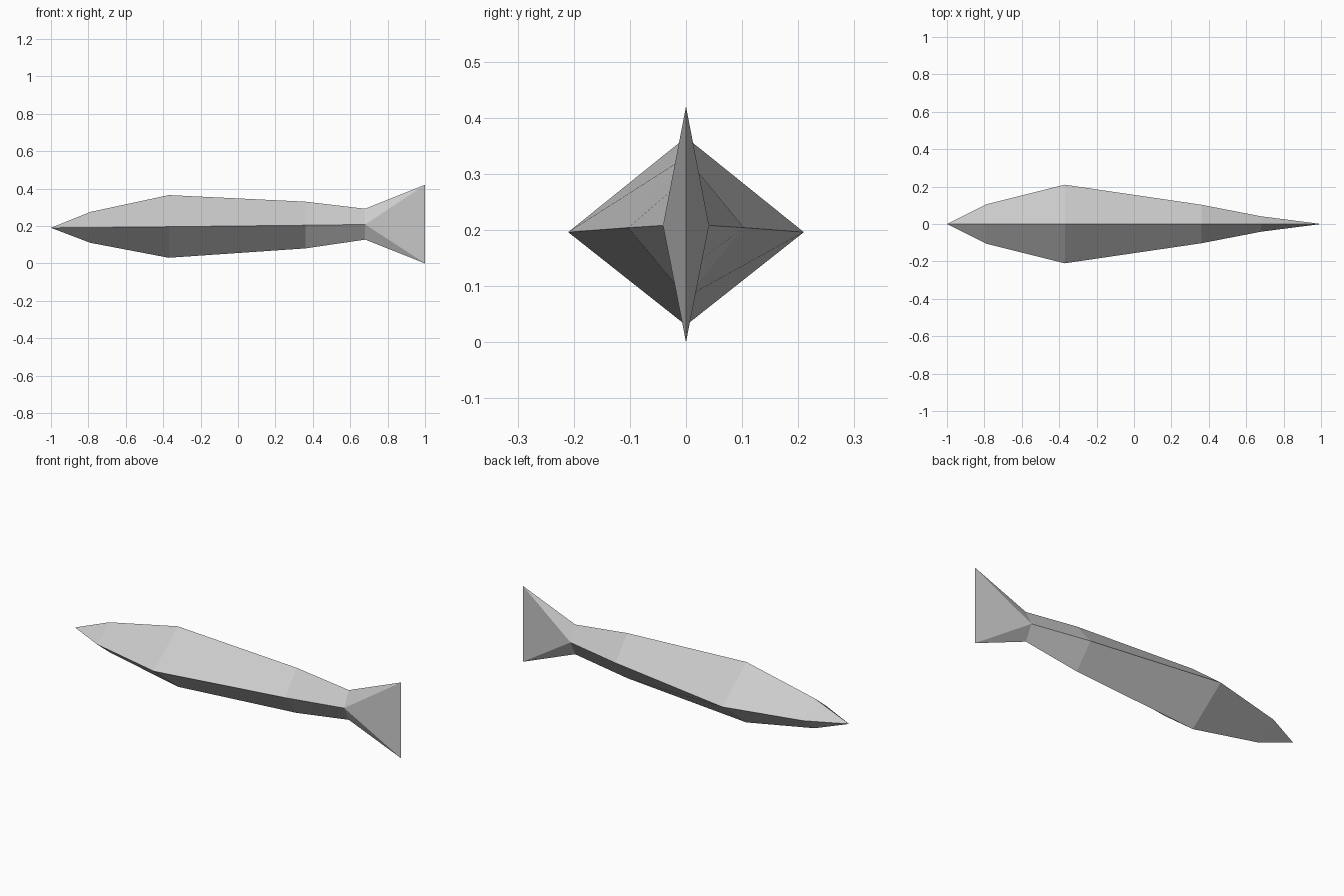
import bpy
import bmesh

cube = bpy.data.objects.get("Cube")
if cube:
    bpy.data.objects.remove(cube, do_unlink=True)

# Plain grey skin
skin = bpy.data.materials.new("grey skin")
skin.use_nodes = True
GREY = (0.6, 0.6, 0.6, 1)
skin.diffuse_color = GREY
skin.node_tree.nodes["Principled BSDF"].inputs["Base Color"].default_value = GREY

# Diamond body sections: x, half width, top, side ridge height, bottom
SECTIONS = [
    (-0.79, 0.105, 0.275, 0.192, 0.11),
    (-0.37, 0.21, 0.365, 0.196, 0.03),
    (0.36, 0.103, 0.33, 0.204, 0.08),
    (0.68, 0.041, 0.292, 0.208, 0.127),
]

bm = bmesh.new()


def section(x, half, top, mid, bottom):
    points = [(x, 0, top), (x, half, mid), (x, 0, bottom), (x, -half, mid)]
    return [bm.verts.new(p) for p in points]


# Body loft, starting from the pointed nose
nose = bm.verts.new((-1, 0, 0.19))
rings = [section(*s) for s in SECTIONS]
for i in range(4):
    j = (i + 1) % 4
    bm.faces.new((nose, rings[0][i], rings[0][j]))
    for a, b in zip(rings, rings[1:]):
        bm.faces.new((a[i], b[i], b[j], a[j]))

# Tail fin, flaring to a thin upright trailing edge
tip_top = bm.verts.new((1, 0, 0.42))
tip_low = bm.verts.new((1, 0, 0))
top, left, low, right = rings[-1]
for side in (left, right):
    bm.faces.new((top, tip_top, side))
    bm.faces.new((side, tip_top, tip_low))
    bm.faces.new((side, tip_low, low))

bmesh.ops.recalc_face_normals(bm, faces=bm.faces)
mesh = bpy.data.meshes.new("fish_body")
bm.to_mesh(mesh)
bm.free()
mesh.materials.append(skin)
fish = bpy.data.objects.new("fish_body", mesh)
bpy.context.collection.objects.link(fish)
